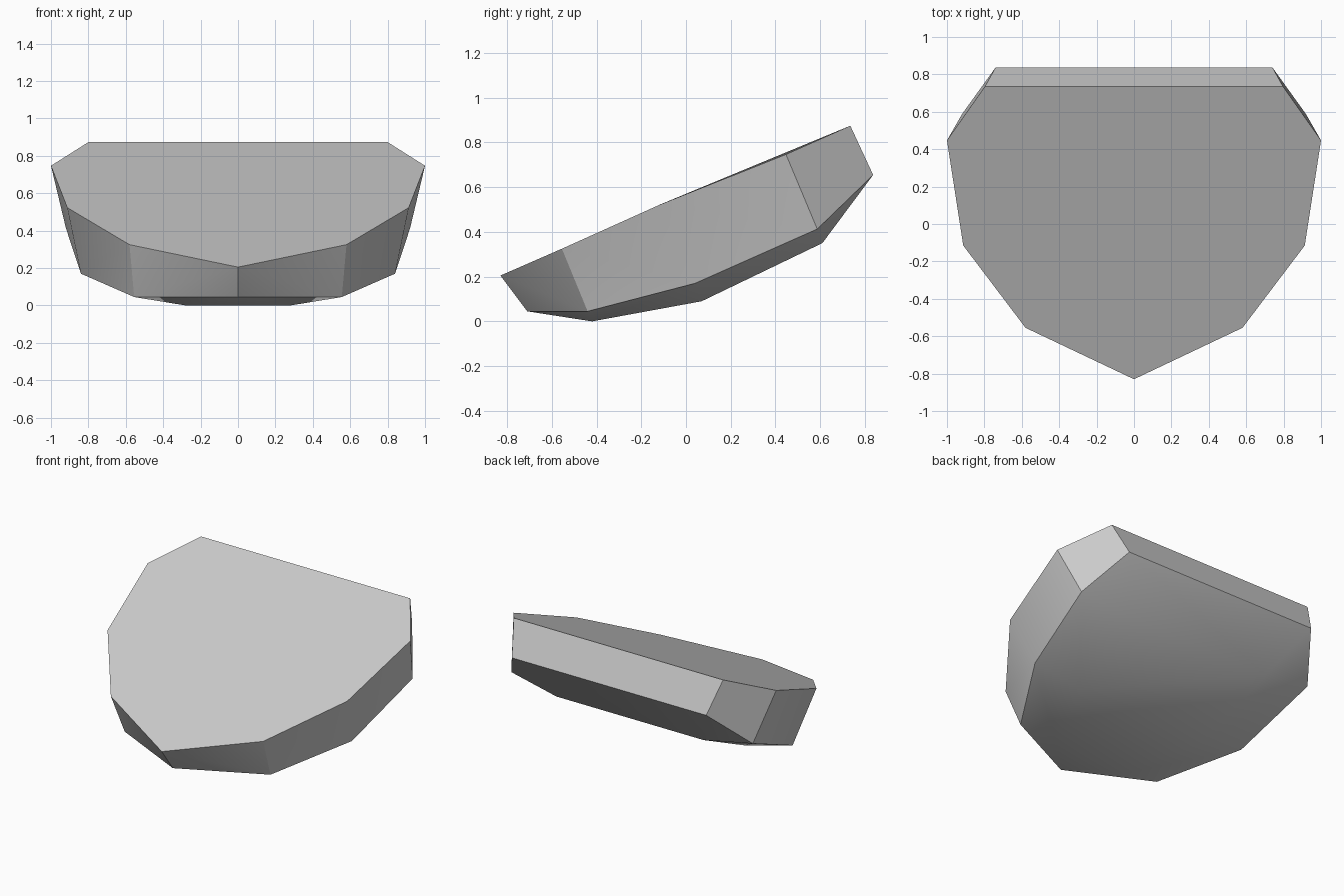
import bpy, bmesh, math

cube = bpy.data.objects.get("Cube")
if cube:
    bpy.data.objects.remove(cube)

# One flat colour
grey = bpy.data.materials.new("stone_grey")
grey.use_nodes = True
colour = (0.6, 0.6, 0.6, 1)
grey.diffuse_color = colour
grey.node_tree.nodes["Principled BSDF"].inputs["Base Color"].default_value = colour

# Half outlines, running from the front tip to the back
rim = [(0, -.83, .205), (.58, -.555, .325), (.913, -.115, .523), (1, .447, .747), (.797, .735, .875)]
belt = [(0, -.71, .045), (.555, -.44, .045), (.84, .04, .17), (.92, .587, .413), (.74, .837, .655)]
keel = [(.28, -.42, 0), (.5, .07, .09), (.56, .61, .35)]

bm = bmesh.new()


def ring(points, side):
    return [bm.verts.new((side * x, y, z)) for x, y, z in points]


def face(*verts):
    f = bm.faces.new(verts)
    f.smooth = True


# Each half: faceted wall, then the sloping underside strip
halves = []
for side in (1, -1):
    r, b, k = (ring(p, side) for p in (rim, belt, keel))
    halves.append((r, b, k))
    for i in range(4):
        if i < 3:
            face(b[i], b[i + 1], r[i])
            face(b[i + 1], r[i + 1], r[i])
        else:
            face(b[i], b[i + 1], r[i + 1], r[i])
    face(b[0], k[0], b[1])
    for i in range(2):
        face(b[i + 1], k[i], b[i + 2])
        face(k[i], k[i + 1], b[i + 2])
    face(b[3], k[2], b[4])

# Join the halves across the top, back and belly
(r, b, k), (r2, b2, k2) = halves
face(*r, *reversed(r2[1:]), r2[0])
face(b[4], b2[4], r2[4], r[4])
face(b[4], k[2], k2[2], b2[4])
for i in range(2):
    face(k[i], k2[i], k2[i + 1], k[i + 1])
face(b[0], k2[0], k[0])

bmesh.ops.remove_doubles(bm, verts=bm.verts, dist=.001)
bmesh.ops.recalc_face_normals(bm, faces=bm.faces)
mesh = bpy.data.meshes.new("faceted_shell")
bm.to_mesh(mesh)
bm.free()
mesh.materials.append(grey)

shell = bpy.data.objects.new("faceted_shell", mesh)
bpy.context.collection.objects.link(shell)
bpy.context.view_layer.objects.active = shell
shell.select_set(True)
bpy.ops.object.shade_smooth_by_angle(angle=math.radians(30))
